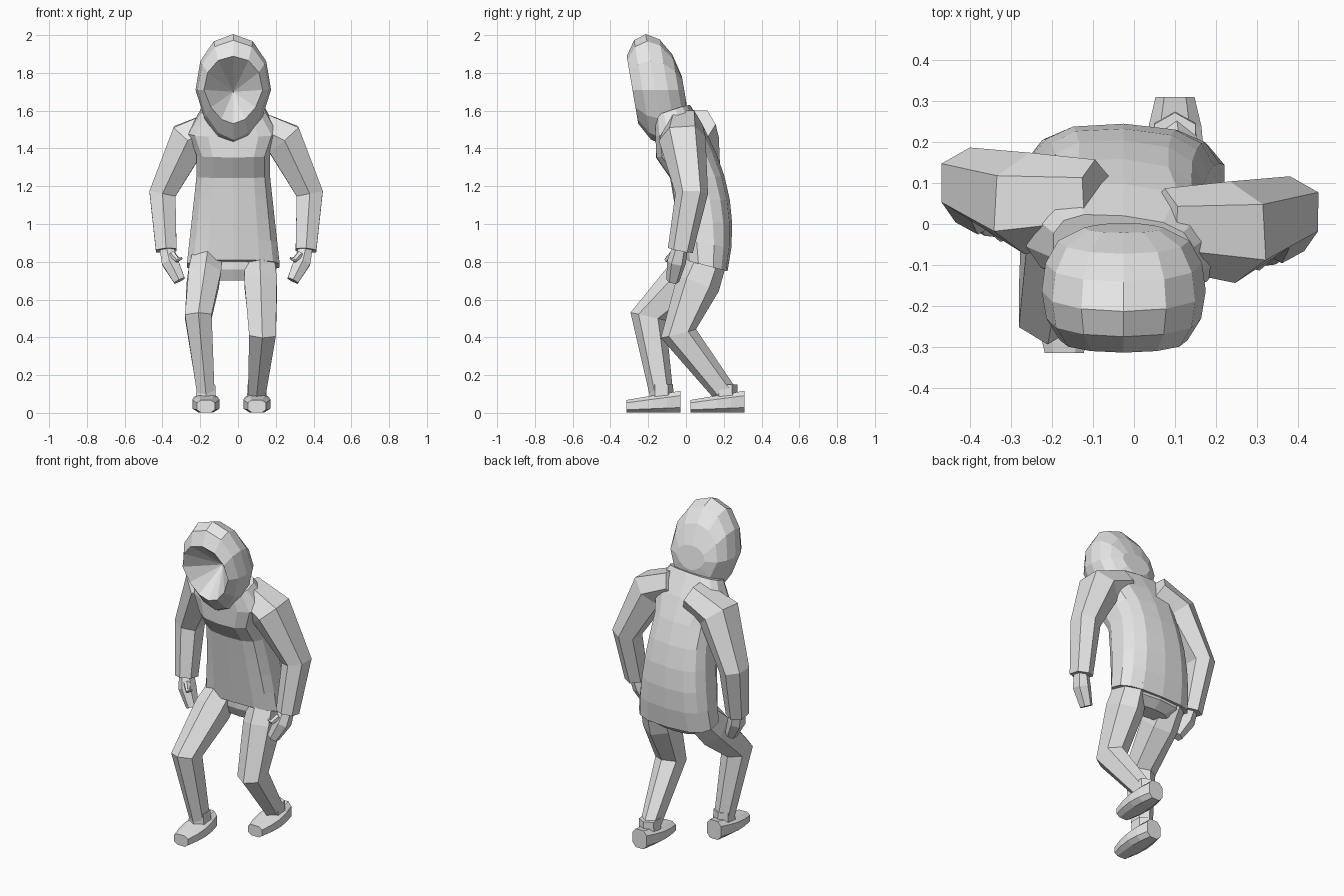
import bpy, bmesh, math
from mathutils import Vector

cube = bpy.data.objects.get("Cube")
if cube:
    bpy.data.objects.remove(cube)

colour = (.8, .8, .8, 1)
grey = bpy.data.materials.new("plain_grey")
grey.use_nodes = True
grey.diffuse_color = colour
grey.node_tree.nodes["Principled BSDF"].inputs["Base Color"].default_value = colour


def oval(centre, across, upright, sides, power, turn=.5):
    """Rounded ring of points spanned by two half axes."""
    points = []
    for i in range(sides):
        angle = math.tau * (i + turn) / sides
        c, s = math.cos(angle), math.sin(angle)
        c = math.copysign(abs(c) ** (2 / power), c)
        s = math.copysign(abs(s) ** (2 / power), s)
        points.append(centre + across * c + upright * s)
    return points


def loft(name, rings, apex=None):
    """Skin the rings; close the first with a cap or a fan to an apex."""
    bm = bmesh.new()
    loops = [[bm.verts.new(point) for point in ring] for ring in rings]
    sides = len(loops[0])
    for low, high in zip(loops, loops[1:]):
        for i in range(sides):
            j = (i + 1) % sides
            bm.faces.new((low[i], low[j], high[j], high[i]))
    if apex:
        tip = bm.verts.new(apex)
        for i in range(sides):
            bm.faces.new((tip, loops[0][(i + 1) % sides], loops[0][i]))
    else:
        bm.faces.new(reversed(loops[0]))
    bm.faces.new(loops[-1])
    bmesh.ops.recalc_face_normals(bm, faces=bm.faces)
    mesh = bpy.data.meshes.new(name)
    bm.to_mesh(mesh)
    bm.free()
    mesh.materials.append(grey)
    obj = bpy.data.objects.new(name, mesh)
    bpy.context.collection.objects.link(obj)


def section(x, start, end, half_width, sides, power=2.0, turn=.5, twist=0.0):
    """Ring whose height runs between two (y, z) points in the side plane."""
    start, end = Vector((x, *start)), Vector((x, *end))
    across = Vector((half_width, -half_width * twist, 0))
    return oval((start + end) / 2, across, (start - end) / 2, sides, power, turn)


def limb(name, path, radii, depth=1.0):
    """Six-sided bent tube along a path, with one radius for each point."""
    path = [Vector(point) for point in path]
    last = len(path) - 1
    rings = []
    for i, (centre, radius) in enumerate(zip(path, radii)):
        along = (path[min(i + 1, last)] - path[max(i - 1, 0)]).normalized()
        upright = Vector((0, 1, 0))
        upright = (upright - along * along.y).normalized()
        across = upright.cross(along)
        rings.append(oval(centre, across * radius, upright * radius * depth, 6, 2.3))
    loft(name, rings)


middle = -.025

# Pullover: curved back, overhanging chest, hem dropping towards the back
torso_rings = []
steps = 7
shoulder = .86
for i in range(steps + 1):
    t = i / steps
    height = .78 + .82 * t
    lean = .06 * (t - .5)
    front = -.16 if t > .6 else -.01 - .13 * t
    back = .245 - .4 * (t - .25) ** 2
    half_width = .25 - .09 * t + max(.07 - .4 * abs(t - shoulder), 0)
    torso_rings.append(section(middle, (front, height - lean), (back, height + lean),
                               half_width, 14, 2.8, twist=.1 * t))
loft("torso", torso_rings)

# Hood: tilted rings swept from the face rim to the back, narrowing to the chin
hood_rings = []
for i in range(6):
    sweep = .65 + .45 * i
    swell = math.sin(sweep)
    y = -.16 - .155 * math.cos(sweep)
    slant, rise = .05 * swell, .295 * swell
    ring = section(middle, (y - slant, 1.71 + rise), (y + slant, 1.71 - rise),
                   .2 * math.sqrt(swell), 12, 2.1, turn=0)
    for point in ring:
        drop = max(1.71 - point.z, 0) / rise
        point.x = middle + (point.x - middle) * (1 - .25 * drop)
    hood_rings.append(ring)
loft("hood", hood_rings, apex=(middle, -.11, 1.7))

# Arms: one bent arm mirrored, the right one swung further back
for name, side, swing in (("left", 1, -.04), ("right", -1, .03)):
    def place(x, y, z):
        return (side * x - .01, y + swing, z)

    limb(name + "_sleeve",
         [place(.08, .03, 1.53), place(.25, .02, 1.45), place(.39, .07, 1.16), place(.37, .01, .86)],
         [.09, .115, .08, .062], depth=1.08)
    limb(name + "_hand",
         [place(.37, .01, .88), place(.35, -.01, .8), place(.3, -.03, .7)],
         [.04, .05, .035])
    limb(name + "_thumb",
         [place(.34, -.03, .84), place(.31, -.06, .81), place(.285, -.06, .82)],
         [.02, .015, .006])

# Trouser seat between the legs
loft("trouser_seat", [
    section(middle, (.02, .86), (.2, .84), .2, 10, 2.5),
    section(middle, (.02, .76), (.2, .74), .19, 10, 2.5),
    section(middle, (.05, .7), (.15, .7), .12, 10, 2.5)])

# Legs and shoes in mid stride: each has its own knee and ankle
legs = (("left", 1, Vector((.13, -.04, .42)), Vector((.1, .21, .1))),
        ("right", -1, Vector((-.21, -.2, .51)), Vector((-.17, -.13, .1))))
for name, side, knee, ankle in legs:
    hip = Vector((middle + side * .14, .12, .83))
    thigh = hip.lerp(knee, .35)
    limb(name + "_trouser_leg", [hip, thigh, knee, ankle], [.085, .098, .08, .052], depth=1.2)
    lift = Vector((0, 0, .05))
    limb(name + "_ankle", [ankle + lift, ankle - lift], [.056, .06], depth=1.1)

    shoe_rings = []
    for i in range(5):
        t = i / 4
        y = ankle.y - .185 + .285 * t
        half_width = .05 + .025 * math.sin(math.pi * t)
        shoe_rings.append(section(ankle.x, (y, .07 + .05 * t), (y, 0), half_width, 8, 3))
    loft(name + "_shoe", shoe_rings)
